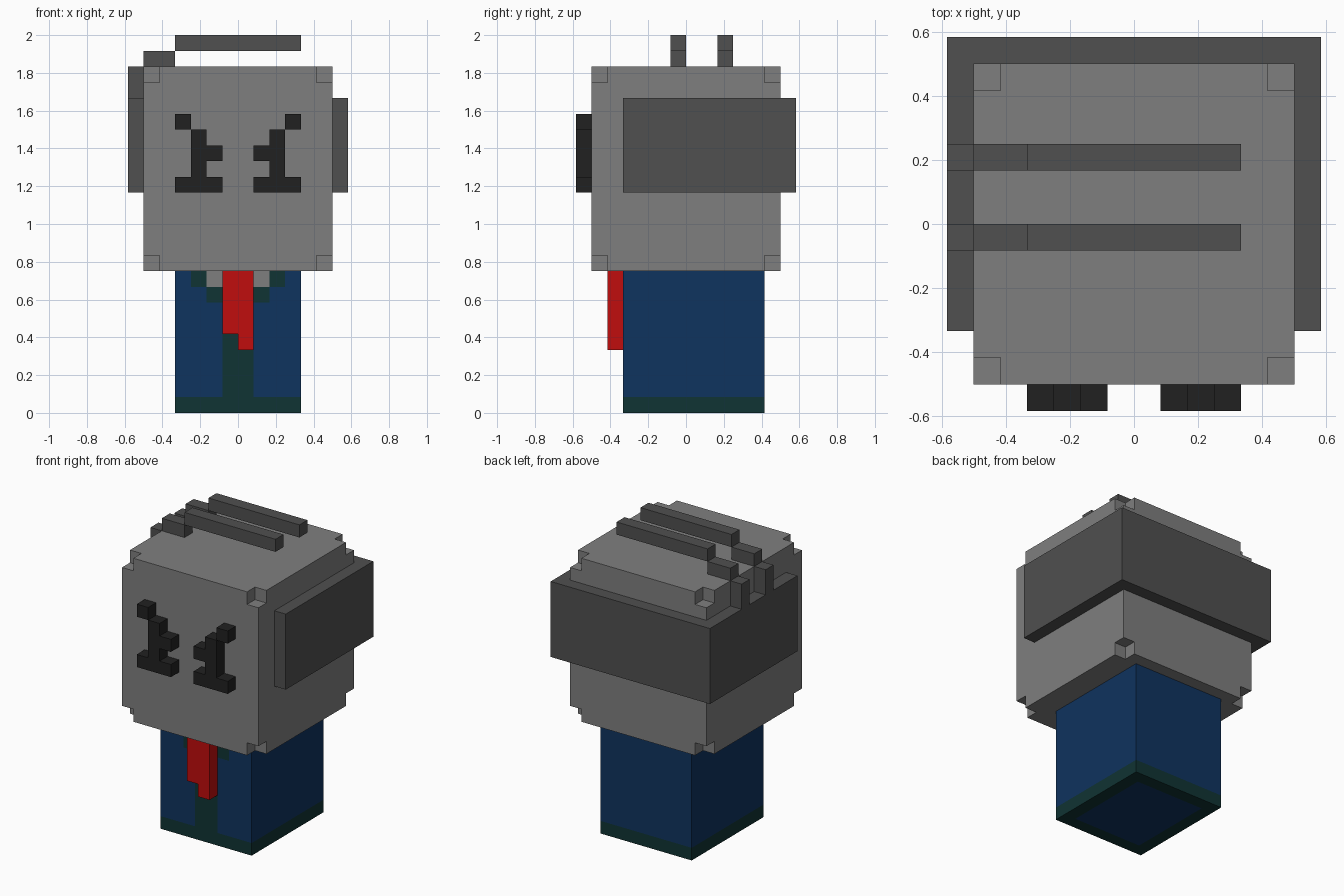
import bpy
import bmesh
from itertools import product
from mathutils import Vector

UNIT = 1 / 12  # edge length of one block

cube = bpy.data.objects.get("Cube")
if cube:
    bpy.data.objects.remove(cube, do_unlink=True)


def material(name, r, g, b):
    mat = bpy.data.materials.new(name)
    mat.use_nodes = True
    mat.diffuse_color = (r, g, b, 1)
    mat.node_tree.nodes["Principled BSDF"].inputs["Base Color"].default_value = (r, g, b, 1)
    return mat


grey = material("grey", 0.212, 0.212, 0.212)
dark_grey = material("dark grey", 0.08, 0.08, 0.08)
black = material("black", 0.0155, 0.0155, 0.0155)
blue = material("navy blue", 0.0046, 0.033, 0.114)
green = material("dark green", 0.005, 0.033, 0.033)
red = material("red", 0.527, 0.004, 0.004)


def block(x, y, z):
    """Cells filled by a box given as (start, end) ranges in block units."""
    return set(product(range(*x), range(*y), range(*z)))


def mirrored(cells):
    return cells | {(-1 - x, y, z) for x, y, z in cells}


def build(name, cells, mats, rule=lambda cell, axis, side: 0):
    """Skin the cells with their exposed faces and merge the flat regions."""
    bm = bmesh.new()
    for cell in sorted(cells):
        for axis, side in product(range(3), (-1, 1)):
            step = Vector((0, 0, 0))
            step[axis] = side
            if tuple(int(c) for c in Vector(cell) + step) in cells:
                continue
            u, v = (axis + 1) % 3, (axis + 2) % 3
            corners = []
            for du, dv in ((0, 0), (1, 0), (1, 1), (0, 1))[::side]:
                p = Vector(cell)
                p[axis] += side > 0
                p[u] += du
                p[v] += dv
                corners.append(bm.verts.new(p * UNIT))
            bm.faces.new(corners).material_index = rule(cell, axis, side)
    bmesh.ops.remove_doubles(bm, verts=bm.verts, dist=UNIT / 100)
    bmesh.ops.dissolve_limit(bm, angle_limit=0.01, verts=bm.verts,
                             edges=bm.edges, delimit={'MATERIAL'})
    mesh = bpy.data.meshes.new(name)
    bm.to_mesh(mesh)
    bm.free()
    for mat in mats:
        mesh.materials.append(mat)
    obj = bpy.data.objects.new(name, mesh)
    bpy.context.collection.objects.link(obj)
    return obj


# Body: blue jacket, green hem and shirt front, grey collar patches
def jacket_rule(cell, axis, side):
    x, y, z = cell
    if axis == 2 and side < 0:  # underside has a green border only
        return 0 if -4 < x < 3 and -4 < y < 4 else 1
    if z == 0:
        return 1
    if axis == 1 and side < 0:
        column = x if x >= 0 else -1 - x
        if column == 1 and z == 8:
            return 2
        if column == 0 or column + z == 8 or (column, z) == (2, 8):
            return 1
    return 0


def front_rule(cell, axis, side):
    x, y, z = cell
    column = x if x >= 0 else -1 - x
    if axis == 1 and side < 0 and z > 0 and column > 0:
        return {(1, 8): 2, (2, 8): 1, (1, 7): 1}.get((column, z), 0)
    return jacket_rule(cell, axis, side)


build("body", block((-4, 4), (-4, 5), (0, 9)), [blue, green, grey], front_rule)

# Tie with one tail longer than the other
build("tie", block((-1, 0), (-5, -4), (5, 9)) | block((0, 1), (-5, -4), (4, 9)), [red])

# Head with its eight corner blocks removed
head = block((-6, 6), (-6, 6), (9, 22)) - set(product((-6, 5), (-6, 5), (9, 21)))
build("head", head, [grey])

# Band wrapping the sides and back of the head
band = block((-7, 7), (-4, 7), (14, 20)) - block((-6, 6), (-4, 6), (14, 20))
build("head_band", band, [dark_grey])

# Two stepped strips rising from the right side and over the top
for name, y in (("front_strip", -1), ("back_strip", 2)):
    depth = (y, y + 1)
    strip = (block((-7, -6), depth, (20, 22)) | block((-6, -4), depth, (22, 23))
             | block((-4, 4), depth, (23, 24)))
    build(name, strip, [dark_grey])

# Raised eyes: brow, stem, middle notch and base
layer = (-7, -6)
eye = (block((3, 4), layer, (18, 19)) | block((2, 3), layer, (14, 18))
       | block((1, 2), layer, (16, 17)) | block((1, 4), layer, (14, 15)))
build("eyes", mirrored(eye), [black])
